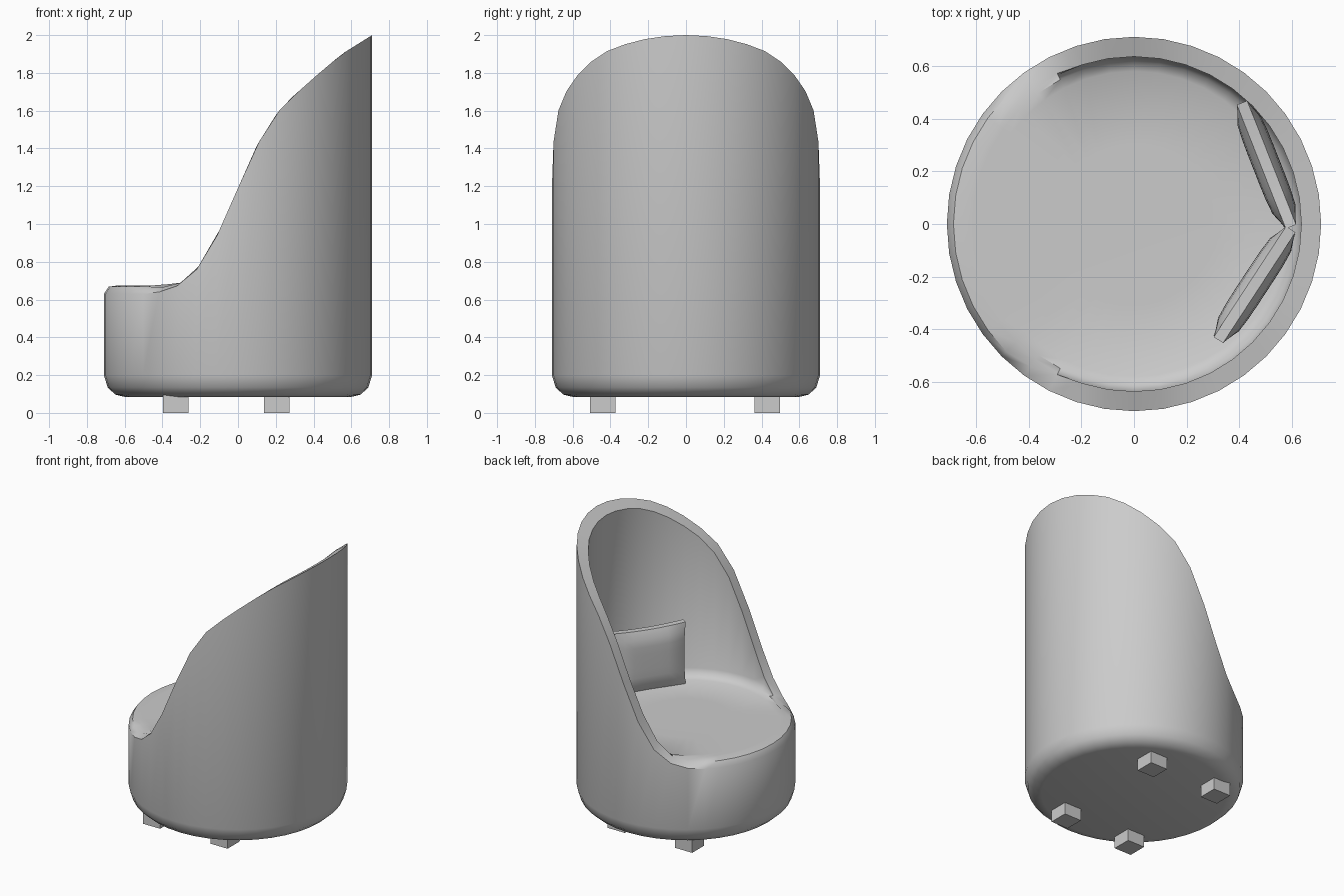
import bpy, bmesh, math
from mathutils import Matrix

if "Cube" in bpy.data.objects:
    bpy.data.objects.remove(bpy.data.objects["Cube"])

SIDES = 40
R, R_IN = 0.71, 0.635
# height of the sweeping rim as a function of x
RIM = [(-0.72, 0.65), (-0.40, 0.66), (-0.33, 0.675), (-0.26, 0.71), (-0.16, 0.83), (-0.03, 1.12),
       (0.08, 1.38), (0.16, 1.52), (0.24, 1.63), (0.42, 1.79), (0.55, 1.90), (0.71, 2.0)]


def rim(x):
    for (x0, z0), (x1, z1) in zip(RIM, RIM[1:]):
        if x <= x1:
            return z0 + (z1 - z0) * (x - x0) / (x1 - x0)
    return RIM[-1][1]


def finish(name, bm, angle):
    bmesh.ops.recalc_face_normals(bm, faces=bm.faces)
    me = bpy.data.meshes.new(name)
    bm.to_mesh(me)
    bm.free()
    ob = bpy.data.objects.new(name, me)
    bpy.context.collection.objects.link(ob)
    if angle:
        bpy.context.view_layer.objects.active = ob
        ob.select_set(True)
        bpy.ops.object.shade_smooth_by_angle(angle=math.radians(angle))
        ob.select_set(False)
    return ob


def section(a):
    # (radius, height) from the underside, over the rim, down to the seat
    c = math.cos(a)
    w = min(1, max(0, (R * c + 0.48) / 0.18))      # 0 at open front, 1 at wall
    r_rim = 0.685 + (R_IN - 0.685) * w
    z_in = rim(r_rim * c) if w == 1 else 0.668 + (rim(R_IN * c) - 0.668) * w
    z_out = 0.63 + (rim(R * c) - 0.63) * w
    z_fil = min(0.735, z_in - 0.001)
    return [(0.6, 0.085), (0.65, 0.097), (0.69, 0.135), (R, 0.2), (R, z_out), (r_rim, z_in),
            (R_IN, z_fil if w > 0 else 0.675), (0.615, 0.675 + 0.02 * w), (0.58, 0.675), (0.3, 0.672)]


# tub-shaped body: base, seat and wrap-around back in one shell
bm = bmesh.new()
rings = []
for i in range(SIDES):
    a = math.tau * i / SIDES
    rings.append([bm.verts.new((r * math.cos(a), r * math.sin(a), z)) for r, z in section(a)])
for p, q in zip(rings, rings[1:] + rings[:1]):
    for j in range(len(p) - 1):
        bm.faces.new((p[j], q[j], q[j + 1], p[j + 1]))
bm.faces.new([p[0] for p in rings])
bm.faces.new([p[-1] for p in rings])
finish("chair_body", bm, 40)

# four block feet
for i, (x, y) in enumerate([(-0.33, -0.44), (0.205, -0.44), (-0.33, 0.43), (0.205, 0.43)]):
    bm = bmesh.new()
    bmesh.ops.create_cube(bm, size=1, matrix=Matrix.Translation((x, y, 0.05))
                          @ Matrix.Diagonal((0.135, 0.135, 0.1, 1)))
    finish(f"foot_{i + 1}", bm, 0)


# padded cushion standing on edge between two plan points
def cushion(name, p, q, thick=0.105, height=0.45, base=0.665):
    bm = bmesh.new()
    bmesh.ops.create_cube(bm, size=2)
    bmesh.ops.subdivide_edges(bm, edges=bm.edges[:], cuts=7, use_grid_fill=True)
    dx, dy = q[0] - p[0], q[1] - p[1]
    length = math.hypot(dx, dy)
    for v in bm.verts:
        u, t, w = v.co
        puff = 0.4 + 0.6 * math.sqrt(max(0, (1 - u ** 4) * (1 - w ** 4)))
        v.co = (u * length / 2 * (1 - 0.04 * (1 - w * w)), t * thick / 2 * puff,
                w * height / 2 * (1 - 0.05 * (1 - u * u)))
    bm.transform(Matrix.Translation(((p[0] + q[0]) / 2, (p[1] + q[1]) / 2, base + height / 2))
                 @ Matrix.Rotation(math.atan2(dy, dx), 4, 'Z'))
    finish(name, bm, 50)


cushion("cushion_left", (0.595, -0.01), (0.41, 0.46))
cushion("cushion_right", (0.595, -0.02), (0.32, -0.44))
